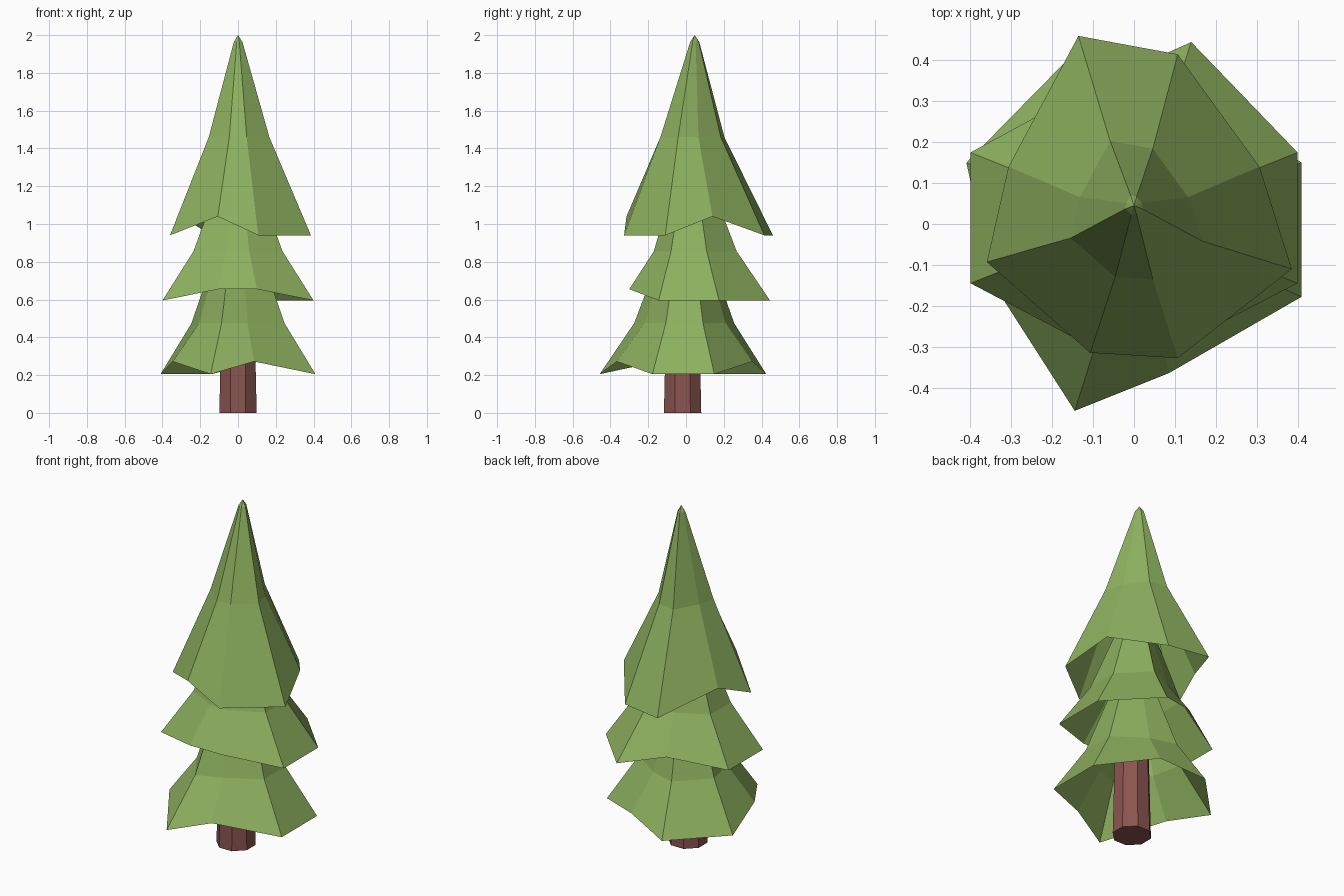
import bpy, bmesh, math
from mathutils import Vector

if "Cube" in bpy.data.objects:
    bpy.data.objects.remove(bpy.data.objects["Cube"])


def material(name, rgb):
    m = bpy.data.materials.new(name)
    m.diffuse_color = (*rgb, 1)
    m.use_nodes = True
    m.node_tree.nodes["Principled BSDF"].inputs["Base Color"].default_value = m.diffuse_color
    return m


GREEN = material("needle green", (0.27, 0.44, 0.115))
BROWN = material("bark brown", (0.25, 0.09, 0.08))


def add_object(name, bm, mat):
    bmesh.ops.recalc_face_normals(bm, faces=bm.faces)
    me = bpy.data.meshes.new(name)
    bm.to_mesh(me)
    bm.free()
    me.materials.append(mat)
    ob = bpy.data.objects.new(name, me)
    bpy.context.collection.objects.link(ob)


def tier(name, rim, low, high, lows, rings, apex):
    """Hollow eight-sided skirt: ragged rim, scaled rings (scale, centre y, z), apex.
    The rim corners listed in lows droop down to the low height."""
    bm = bmesh.new()
    cy = rings[0][1]
    loops = [[bm.verts.new((x, y, low if i in lows else high))
              for i, (x, y) in enumerate(rim)]]
    src_y = apex[1]
    for s, cy, z in rings:
        loops.append([bm.verts.new((x * s, cy + (y - src_y) * s, z)) for x, y in rim])
    for a, b in zip(loops, loops[1:]):
        for i in range(8):
            j = (i + 1) % 8
            bm.faces.new((a[i], a[j], b[j], b[i]))
    tip = bm.verts.new(apex)
    top = loops[-1]
    for i in range(8):
        bm.faces.new((top[i], top[(i + 1) % 8], tip))
    add_object(name, bm, GREEN)


# Foliage tiers, rim corners counter-clockwise from the right
tier("top_tier",
     [(.307, .14), (.107, .415), (-.136, .46), (-.307, .14),
      (-.36, -.093), (-.107, -.315), (.107, -.328), (.386, -.11)],
     .94, 1.04, {1, 2, 4, 6, 7},
     [(.43, .025, 1.46), (.06, .045, 1.965)], (0, .045, 2.0))
tier("middle_tier",
     [(.4, .175), (.14, .445), (-.105, .335), (-.4, .175),
      (-.4, -.145), (-.105, -.3), (.1, -.3), (.4, -.145)],
     .595, .655, {0, 1, 3, 4, 7},
     [(.59, .018, .855)], (0, .02, 1.5))
tier("bottom_tier",
     [(.41, .15), (.11, .35), (-.14, .425), (-.41, .15),
      (-.345, -.145), (-.145, -.457), (.085, -.365), (.41, -.178)],
     .205, .272, {0, 2, 3, 5, 7},
     [(.6, 0, .475)], (0, 0, 1.2))

# Octagonal trunk
bm = bmesh.new()
bmesh.ops.create_cone(bm, cap_ends=True, segments=8, radius1=.107, radius2=.09, depth=.7)
off = Vector((0, -.018, .35))
xs = [v.co.x for v in bm.verts]
turn = 0 if abs(max(xs) - .107) > .004 else math.pi / 8
for v in bm.verts:
    x, y = v.co.x, v.co.y
    c, s = math.cos(turn), math.sin(turn)
    v.co = Vector((x * c - y * s, x * s + y * c, v.co.z)) + off
add_object("trunk", bm, BROWN)
